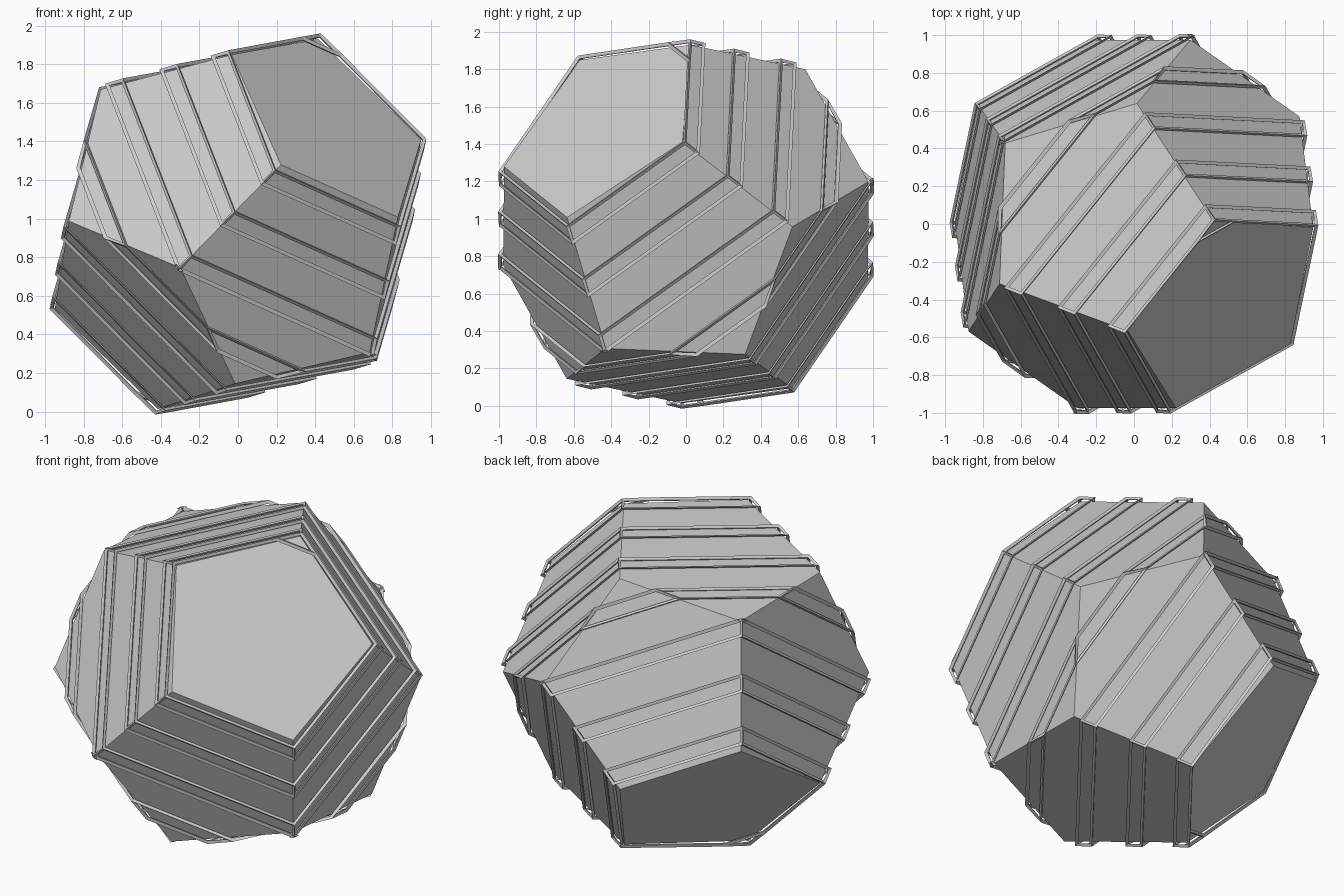
import bpy, bmesh, math
from mathutils import Vector

if "Cube" in bpy.data.objects:
    bpy.data.objects.remove(bpy.data.objects["Cube"])

CENTER = Vector((0, 0, 0.972))
R = 1.045                                   # circumradius of the dodecahedron
N = Vector((0.574, -0.523, 0.63)).normalized()   # axis through the top face
U = Vector((-0.074, 0.686, 0.688))               # towards one corner of that face
U = (U - N * U.dot(N)).normalized()
V = N.cross(U)
TILT = (N - U * 0.04).normalized()          # band planes lean slightly off the axis


def dodecahedron(scale=1.0):
    bm = bmesh.new()
    rings = []
    for sign, hh, rr in ((1, .7947, .6071), (1, .1876, .9822),
                         (-1, .1876, .9822), (-1, .7947, .6071)):
        ring = []
        for i in range(5):
            a = math.tau * i / 5
            p = N * hh + (U * math.cos(a) + V * math.sin(a)) * rr
            ring.append(bm.verts.new(p * sign * R * scale))
        rings.append(ring)
    t, tm, bt, b = rings
    bm.faces.new(t)
    bm.faces.new(b)
    for i in range(5):
        j = (i + 1) % 5
        k = (i + 3) % 5                     # lower vertex between i and j
        bm.faces.new((t[i], tm[i], bt[k], tm[j], t[j]))
        bm.faces.new((b[i], bt[i], tm[k], bt[j], b[j]))
    bmesh.ops.recalc_face_normals(bm, faces=bm.faces)
    return bm


def make_object(name, bm):
    mesh = bpy.data.meshes.new(name)
    bm.to_mesh(mesh)
    bm.free()
    ob = bpy.data.objects.new(name, mesh)
    ob.location = CENTER
    bpy.context.collection.objects.link(ob)
    return ob


def cut(bm, height, direction):
    geom = bm.verts[:] + bm.edges[:] + bm.faces[:]
    res = bmesh.ops.bisect_plane(bm, geom=geom, plane_co=TILT * height,
                                 plane_no=TILT * direction, clear_outer=True)
    edges = [e for e in res['geom_cut'] if isinstance(e, bmesh.types.BMEdge)]
    bmesh.ops.holes_fill(bm, edges=edges, sides=0)


# Solid body
make_object("body", dodecahedron())

# Wire bands: thin slices of a slightly larger dodecahedron, turned into frames
for i, h in enumerate((-.785, -.535, -.27, 0, .27, .535, .785)):
    bm = dodecahedron(1.02)
    cut(bm, h + .039, 1)
    cut(bm, h - .039, -1)
    bmesh.ops.recalc_face_normals(bm, faces=bm.faces)
    band = make_object(f"band_{i + 1}", bm)
    wire = band.modifiers.new("frame", 'WIREFRAME')
    wire.thickness = 0.022
    wire.offset = 0
    wire.use_even_offset = True
